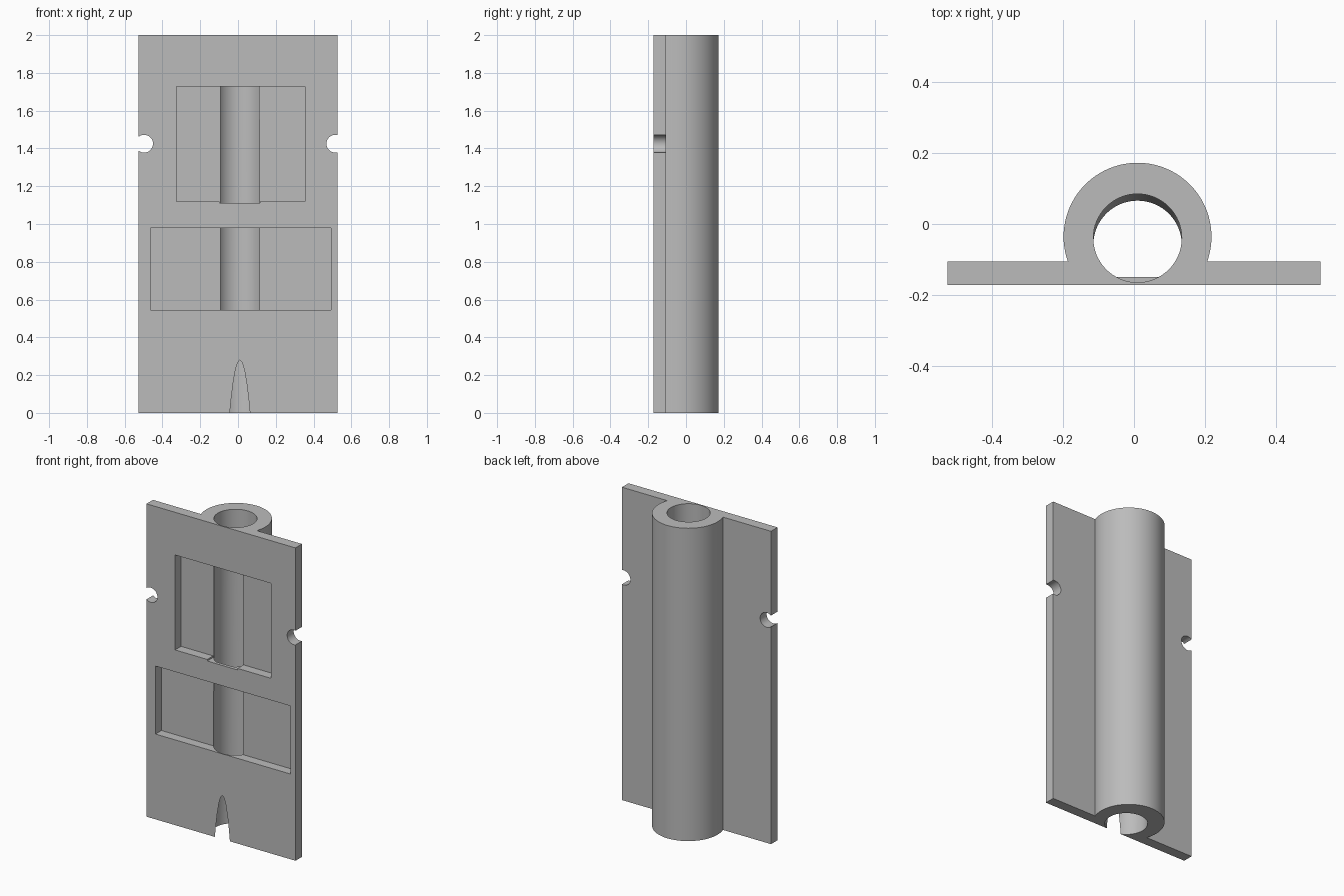
import bpy, bmesh
from math import pi, sin, cos, asin

cube = bpy.data.objects.get("Cube")
if cube:
    bpy.data.objects.remove(cube, do_unlink=True)

grey = bpy.data.materials.new("plain grey")
grey.use_nodes = True
GREY = (0.5, 0.5, 0.5, 1)
grey.diffuse_color = GREY
grey.node_tree.nodes["Principled BSDF"].inputs["Base Color"].default_value = GREY

FRONT, BACK, EDGE, MID = -0.172, -0.106, 0.527, 0.01


def loft(name, rings):
    """Closed solid through a list of matching rings."""
    bm = bmesh.new()
    loops = [[bm.verts.new(p) for p in ring] for ring in rings]
    n = len(loops[0])
    for a, b in zip(loops, loops[1:]):
        for i in range(n):
            j = (i + 1) % n
            bm.faces.new((a[i], a[j], b[j], b[i]))
    bm.faces.new(loops[0][::-1])
    bm.faces.new(loops[-1])
    bmesh.ops.recalc_face_normals(bm, faces=bm.faces)
    mesh = bpy.data.meshes.new(name)
    bm.to_mesh(mesh)
    bm.free()
    mesh.materials.append(grey)
    ob = bpy.data.objects.new(name, mesh)
    bpy.context.collection.objects.link(ob)
    return ob


def box(name, x0, x1, y0, y1, z0, z1):
    ring = [(x0, y0), (x1, y0), (x1, y1), (x0, y1)]
    return loft(name, [[(x, y, z) for x, y in ring] for z in (z0, z1)])


def circle(cx, cy, r, n=64):
    return [(cx + r * cos(2 * pi * i / n), cy + r * sin(2 * pi * i / n)) for i in range(n)]


# Plate and round sleeve as one extruded profile
R, CY = 0.209, -0.036
start = asin((BACK - CY) / R)
arc = [start + (pi - 2 * start) * i / 56 for i in range(57)]
profile = [(-EDGE, FRONT), (EDGE, FRONT), (EDGE, BACK)]
profile += [(MID + R * cos(a), CY + R * sin(a)) for a in arc]
profile.append((-EDGE, BACK))
body = loft("sleeve_plate", [[(x, y, z) for x, y in profile] for z in (0, 2)])

# Bore that drifts forward at the foot and breaks through the front
bore = [(-0.05, -0.0612), (0, -0.059), (0.28, -0.047), (0.45, -0.042), (2.05, -0.04)]
cutters = [loft("bore_cutter", [[(x, y, z) for x, y in circle(MID, cy, 0.125)] for z, cy in bore])]

# Front pockets, the upper one with a lowered sill
POCKET = -0.112
cutters += [
    box("upper_pocket_cutter", -0.325, 0.355, -0.3, POCKET, 1.12, 1.727),
    box("lower_pocket_cutter", -0.463, 0.493, -0.3, POCKET, 0.545, 0.98),
    box("sill_cutter", -0.097, 0.117, -0.3, POCKET, 1.11, 1.2),
]

# Round notches in the side edges
for name, cx in (("right_notch_cutter", -0.497), ("left_notch_cutter", 0.515)):
    cutters.append(loft(name, [[(x, y, z) for x, z in circle(cx, 1.425, 0.047, 40)]
                               for y in (-0.3, -0.08)]))

for cutter in cutters:
    mod = body.modifiers.new(cutter.name, "BOOLEAN")
    mod.operation, mod.solver, mod.object = "DIFFERENCE", "EXACT", cutter
depsgraph = bpy.context.evaluated_depsgraph_get()
result = bpy.data.meshes.new_from_object(body.evaluated_get(depsgraph))
body.modifiers.clear()
body.data = result
for cutter in cutters:
    bpy.data.objects.remove(cutter, do_unlink=True)

# Flat web behind the strip between the pockets
box("bridge_web", -0.07, 0.09, FRONT + 0.002, -0.15, 0.982, 1.109)

bpy.ops.object.select_all(action="DESELECT")
body.select_set(True)
bpy.context.view_layer.objects.active = body
bpy.ops.object.shade_smooth_by_angle(angle=0.5)
